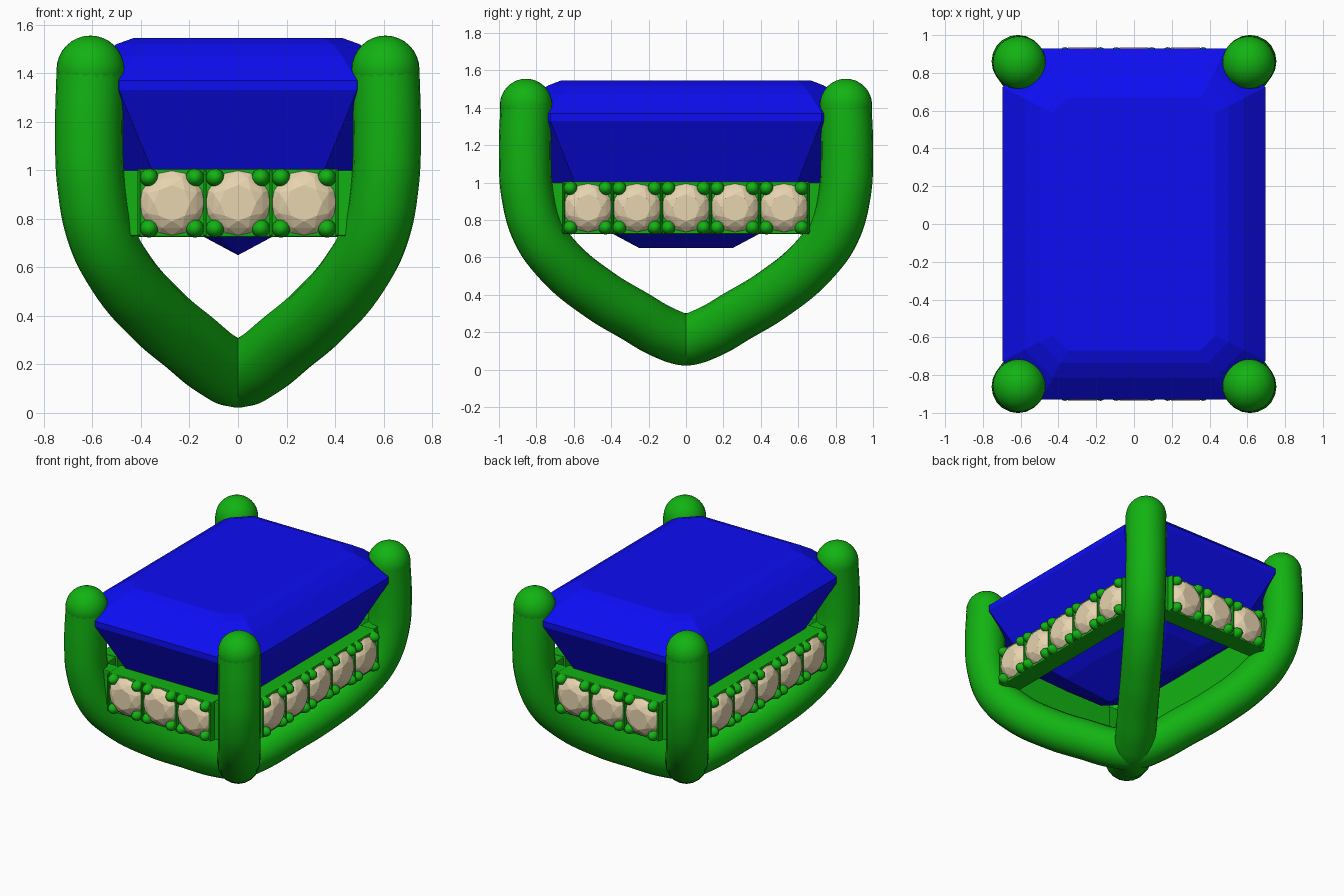
import bpy, bmesh
from math import pi, cos, sin
from mathutils import Matrix, Vector

if "Cube" in bpy.data.objects:
    bpy.data.objects.remove(bpy.data.objects["Cube"])


def material(name, rgb):
    m = bpy.data.materials.new(name)
    m.diffuse_color = (*rgb, 1)
    m.use_nodes = True
    m.node_tree.nodes["Principled BSDF"].inputs["Base Color"].default_value = m.diffuse_color
    return m


GREEN = material("green_metal", (0.006, 0.45, 0.006))
BLUE = material("blue_gem", (0.004, 0.004, 0.9))
CREAM = material("cream_stone", (0.8, 0.66, 0.43))


def finish(bm, name, mat, smooth=False):
    bmesh.ops.recalc_face_normals(bm, faces=bm.faces)
    me = bpy.data.meshes.new(name)
    bm.to_mesh(me)
    bm.free()
    me.materials.append(mat)
    ob = bpy.data.objects.new(name, me)
    bpy.context.collection.objects.link(ob)
    if smooth:
        for p in me.polygons:
            p.use_smooth = True
    return ob


# Main gem: stacked octagonal rings (half x, half y, corner cut, z)
levels = [(0.43, 0.67, 0.08, 1.545), (0.50, 0.735, 0.11, 1.52),
          (0.58, 0.815, 0.15, 1.47), (0.695, 0.93, 0.205, 1.37),
          (0.695, 0.93, 0.205, 1.33), (0.53, 0.77, 0.175, 1.0),
          (0.28, 0.53, 0.13, 0.8), (0.0, 0.25, 0.0, 0.65)]
bm = bmesh.new()
rings = []
for hx, hy, c, z in levels:
    quad = [(hx, hy - c), (hx - c, hy)]
    pts = quad + [(-x, y) for x, y in reversed(quad)]
    pts += [(-x, -y) for x, y in pts]
    rings.append([bm.verts.new((x, y, z)) for x, y in pts])
bm.faces.new(rings[0])
for a, b in zip(rings, rings[1:]):
    for i in range(8):
        j = (i + 1) % 8
        bm.faces.new((a[i], a[j], b[j], b[i]))
bmesh.ops.remove_doubles(bm, verts=bm.verts, dist=1e-4)
finish(bm, "main_gem", BLUE)

# Prongs: two corner-to-corner tubes crossing at the base, with round tips
R = 0.14
half = [(0.08, 0.195), (0.20, 0.29), (0.33, 0.40), (0.485, 0.58), (0.565, 0.74),
        (0.605, 0.94), (0.614, 1.15), (0.608, 1.415)]
path = [(-x, z) for x, z in reversed(half)] + [(0, 0.162)] + half
for name, s in (("prong_arch_a", 1), ("prong_arch_b", -1)):
    cu = bpy.data.curves.new(name, 'CURVE')
    cu.dimensions = '3D'
    cu.bevel_depth = R
    cu.bevel_resolution = 8
    cu.resolution_u = 8
    sp = cu.splines.new('BEZIER')
    sp.bezier_points.add(len(path) - 1)
    for p, (x, z) in zip(sp.bezier_points, path):
        p.co = (x, s * x * 1.402, z)
        p.handle_left_type = p.handle_right_type = 'AUTO'
    ob = bpy.data.objects.new(name, cu)
    bpy.context.collection.objects.link(ob)
    cu.materials.append(GREEN)
    bpy.ops.object.select_all(action='DESELECT')
    ob.select_set(True)
    bpy.context.view_layer.objects.active = ob
    bpy.ops.object.convert(target='MESH')
    bpy.ops.object.shade_smooth()

bm = bmesh.new()
for sx in (-1, 1):
    for sy in (-1, 1):
        bmesh.ops.create_uvsphere(bm, u_segments=32, v_segments=16, radius=R,
                                  matrix=Matrix.Translation((sx * 0.608, sy * 0.855, 1.415)))
finish(bm, "prong_tips", GREEN, True)


# One round brilliant, facing local +z
def add_stone(bm, mat, r):
    pts = [(0, 0, -0.11)]
    for n, k, z, off in ((8, 0.56, 0.05, 0), (8, 0.83, 0.031, 0.5),
                         (16, 1, 0.004, 0), (16, 1, -0.008, 0)):
        pts += [(k * r * cos(2 * pi * (i + off) / n), k * r * sin(2 * pi * (i + off) / n), z)
                for i in range(n)]
    vs = [bm.verts.new(mat @ Vector(p)) for p in pts]
    bmesh.ops.convex_hull(bm, input=vs)


def add_box(bm, side, size, pos):
    bmesh.ops.create_cube(bm, size=1, matrix=side @ Matrix.Translation(pos)
                          @ Matrix.Diagonal((*size, 1)))


# Gallery rails on four sides, with their stones and holding beads
ZC = 0.865
FACE = Matrix.Rotation(pi / 2, 4, 'X')
rails, stones, beads = bmesh.new(), bmesh.new(), bmesh.new()
for k in range(4):
    side = Matrix.Rotation(k * pi / 2, 4, 'Z')
    if k % 2 == 0:
        dist, n, step, r, reach = 0.885, 3, 0.272, 0.133, 0.56
    else:
        dist, n, step, r, reach = 0.64, 5, 0.262, 0.129, 0.79
    width = n * step + 0.012
    add_box(rails, side, (width, 0.14, 0.28), (0, -dist + 0.07, ZC))
    add_box(rails, side, (2 * reach, 0.10, 0.27), (0, -dist + 0.075, ZC))
    for i in range(n + 1):
        # thin walls between the stones
        add_box(rails, side, (0.014, 0.04, 0.27), ((i - n / 2) * step, -dist, ZC))
    for i in range(n):
        x = (i - (n - 1) / 2) * step
        add_stone(stones, side @ Matrix.Translation((x, -dist, ZC)) @ FACE, r)
        for sx in (-1, 1):
            for sz in (-1, 1):
                pos = (x + sx * 0.094, -dist, ZC + sz * 0.105)
                bmesh.ops.create_uvsphere(
                    beads, u_segments=14, v_segments=8, radius=0.038,
                    matrix=side @ Matrix.Translation(pos) @ FACE
                    @ Matrix.Diagonal((1, 1, 1.35, 1)))
rail = finish(rails, "gallery_rails", GREEN)
bev = rail.modifiers.new("soft_edges", 'BEVEL')
bev.width = 0.006
bev.segments = 2
finish(stones, "side_stones", CREAM)
finish(beads, "stone_beads", GREEN, True)
